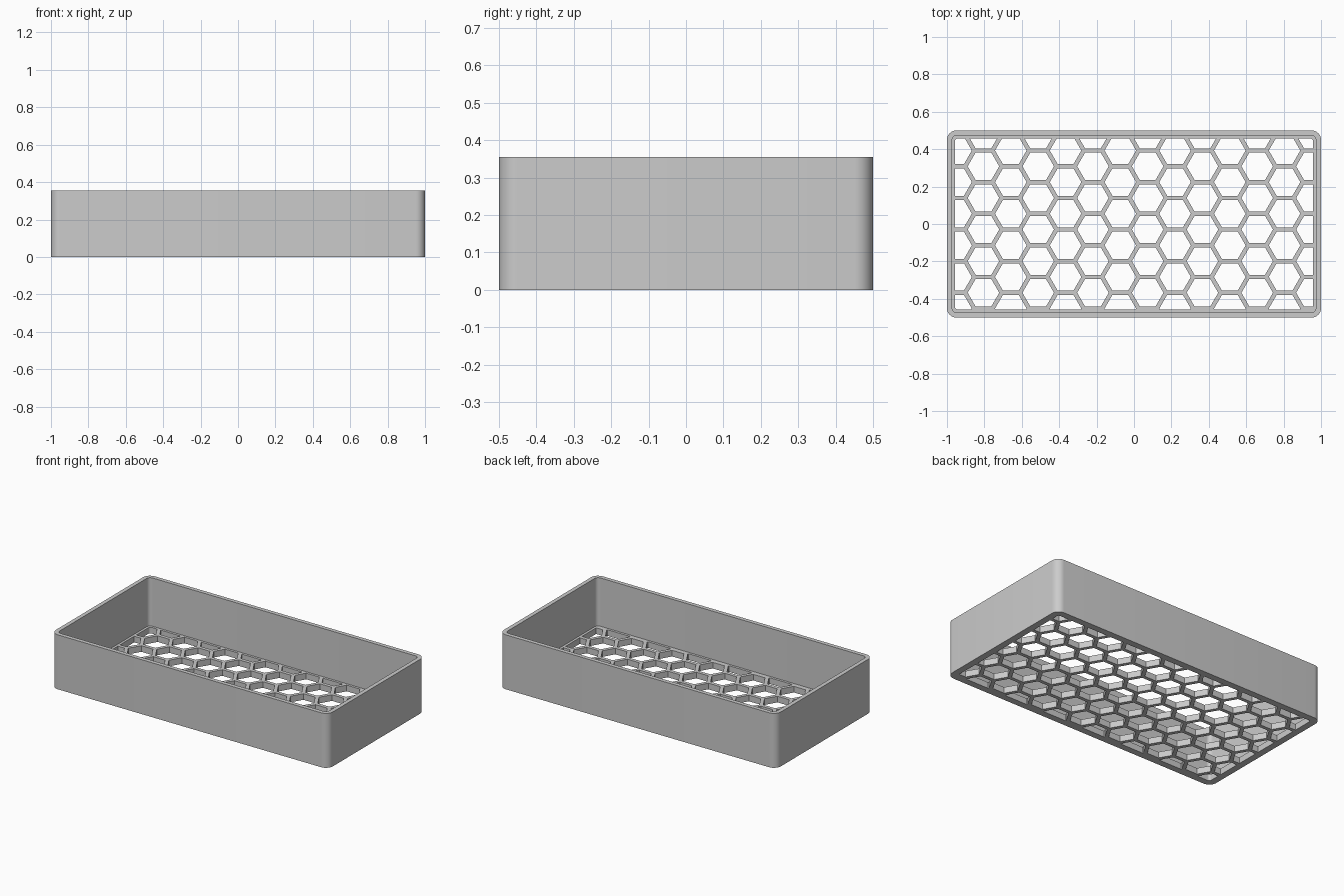
import bpy, bmesh, math

cube = bpy.data.objects.get("Cube")
if cube:
    bpy.data.objects.remove(cube, do_unlink=True)

HEIGHT, WALL, FRAME, FLOOR = 0.355, 0.027, 0.043, 0.04
PITCH, BAR = 0.169, 0.023

grey = bpy.data.materials.new("light grey")
grey.use_nodes = True
grey.diffuse_color = (0.6, 0.6, 0.6, 1)
grey.node_tree.nodes["Principled BSDF"].inputs["Base Color"].default_value = (0.6, 0.6, 0.6, 1)


def rounded_rect(inset, radius, steps=8):
    """Outline of the box footprint, moved inwards by inset."""
    hx, hy = 1 - inset - radius, 0.5 - inset - radius
    points = []
    for k, (sx, sy) in enumerate([(1, 1), (-1, 1), (-1, -1), (1, -1)]):
        for s in range(steps + 1):
            a = math.pi / 2 * (k + s / steps)
            points.append((sx * hx + radius * math.cos(a), sy * hy + radius * math.sin(a)))
    return points


def hexagon(cx, cy, radius):
    return [(cx + radius * math.cos(k * math.pi / 3), cy + radius * math.sin(k * math.pi / 3))
            for k in range(6)]


def prisms(name, outlines, z0, z1):
    """One object holding an upright prism for each outline."""
    bm = bmesh.new()
    for outline in outlines:
        low = [bm.verts.new((x, y, z0)) for x, y in outline]
        high = [bm.verts.new((x, y, z1)) for x, y in outline]
        bm.faces.new(low[::-1])
        bm.faces.new(high)
        for i in range(len(outline)):
            j = (i + 1) % len(outline)
            bm.faces.new((low[i], low[j], high[j], high[i]))
    mesh = bpy.data.meshes.new(name)
    bm.to_mesh(mesh)
    bm.free()
    mesh.materials.append(grey)
    obj = bpy.data.objects.new(name, mesh)
    bpy.context.collection.objects.link(obj)
    return obj


def boolean(target, cutter, operation):
    """Apply a boolean, then drop the cutter."""
    mod = target.modifiers.new("cut", "BOOLEAN")
    mod.object, mod.operation, mod.solver = cutter, operation, "EXACT"
    bpy.context.view_layer.objects.active = target
    bpy.ops.object.modifier_apply(modifier=mod.name)
    bpy.data.objects.remove(cutter, do_unlink=True)


# Solid tray, hollowed from above
tray = prisms("honeycomb_tray", [rounded_rect(0, 0.05)], 0, HEIGHT)
cavity = prisms("cavity_cutter", [rounded_rect(WALL, 0.025)], FLOOR, HEIGHT + 0.1)
boolean(tray, cavity, "DIFFERENCE")

# Honeycomb holes, trimmed to leave a solid frame around the floor
cells = []
for col in range(14):
    cx = (col - 6.5) * PITCH * math.sqrt(3) / 2
    offset = 0.055 if col % 2 == 0 else 0.055 - PITCH / 2
    for row in range(-4, 5):
        cells.append(hexagon(cx, offset + row * PITCH, (PITCH - BAR) / math.sqrt(3)))
holes = prisms("hole_cutter", cells, -0.1, FLOOR + 0.1)
opening = prisms("opening_cutter", [rounded_rect(FRAME, 0.015)], -0.05, FLOOR + 0.05)
boolean(holes, opening, "INTERSECT")
boolean(tray, holes, "DIFFERENCE")

# Smooth corners, crisp edges
bpy.ops.object.select_all(action="DESELECT")
tray.select_set(True)
bpy.context.view_layer.objects.active = tray
bpy.ops.object.shade_smooth_by_angle(angle=math.radians(30))
